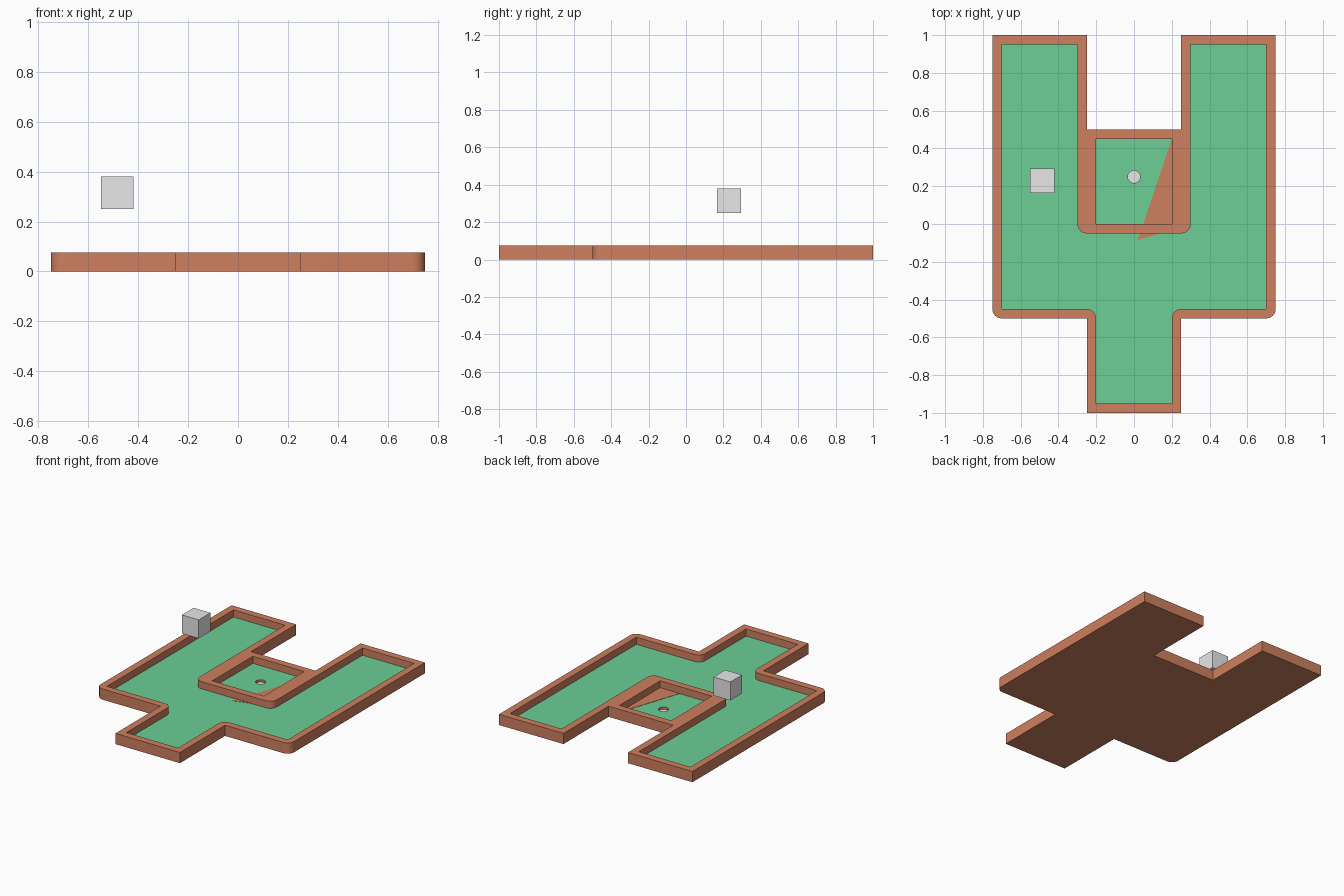
import bpy, bmesh, math
from mathutils import Vector

old = bpy.data.objects.get("Cube")
if old:
    bpy.data.objects.remove(old, do_unlink=True)


def material(name, rgb):
    m = bpy.data.materials.new(name)
    m.use_nodes = True
    m.diffuse_color = (*rgb, 1)
    m.node_tree.nodes["Principled BSDF"].inputs["Base Color"].default_value = (*rgb, 1)
    return m


WOOD = material("wood brown", (0.62, 0.214, 0.115))
GREEN = material("carpet green", (0.15, 0.62, 0.305))
GREY = material("light grey", (0.8, 0.8, 0.8))

WALL_TOP, FLOOR, CUP = 0.075, 0.025, 0.008
ROUND = 0.05


def outline(corners, steps=6):
    """Corner list to points; a third value of 1 rounds that corner."""
    pts = []
    for i, c in enumerate(corners):
        p = Vector(c[:2])
        if len(c) < 3:
            pts.append(p)
            continue
        a = (Vector(corners[i - 1][:2]) - p).normalized() * ROUND
        b = (Vector(corners[(i + 1) % len(corners)][:2]) - p).normalized() * ROUND
        centre = p + a + b
        for k in range(steps + 1):
            t = k / steps * math.pi / 2
            pts.append(centre - b * math.cos(t) - a * math.sin(t))
    return pts


def mirrored(half):
    """Close a right-hand half outline with its mirror image."""
    return half + [(-c[0], *c[1:]) for c in reversed(half)]


def prism(name, pts, z0, z1, mat):
    bm = bmesh.new()
    face = bm.faces.new([bm.verts.new((p[0], p[1], z0)) for p in pts])
    top = bmesh.ops.extrude_face_region(bm, geom=[face])["geom"]
    verts = [v for v in top if isinstance(v, bmesh.types.BMVert)]
    bmesh.ops.translate(bm, verts=verts, vec=(0, 0, z1 - z0))
    bmesh.ops.recalc_face_normals(bm, faces=bm.faces)
    mesh = bpy.data.meshes.new(name)
    bm.to_mesh(mesh)
    bm.free()
    mesh.materials.append(mat)
    ob = bpy.data.objects.new(name, mesh)
    bpy.context.collection.objects.link(ob)
    return ob


def cut(ob, cutter):
    mod = ob.modifiers.new("cut", "BOOLEAN")
    mod.operation, mod.solver, mod.object = "DIFFERENCE", "EXACT", cutter
    bpy.context.view_layer.update()
    graph = bpy.context.evaluated_depsgraph_get()
    mesh = bpy.data.meshes.new_from_object(ob.evaluated_get(graph))
    ob.modifiers.clear()
    ob.data = mesh
    bpy.data.objects.remove(cutter, do_unlink=True)


# Solid wooden block with the outer footprint
course = prism("course_frame", outline(mirrored(
    [(0.25, 0.5), (0.25, 1), (0.75, 1), (0.75, -0.5, 1), (0.25, -0.5), (0.25, -1)])),
    0, WALL_TOP, WOOD)

# Forked lane, inner pen and hole are carved out of it
lane = outline(mirrored(
    [(0.3, -0.05, 1), (0.3, 0.95), (0.7, 0.95), (0.7, -0.45), (0.2, -0.45, 1), (0.2, -0.95)]))
pen = [(-0.2, 0), (0.2, 0), (0.2, 0.45), (-0.2, 0.45)]
hole = [(0.033 * math.cos(k * math.tau / 20), 0.25 + 0.033 * math.sin(k * math.tau / 20))
        for k in range(20)]
for pts, depth in ((lane, FLOOR), (pen, FLOOR), (hole, CUP)):
    cut(course, prism("cutter", pts, depth, 0.2, WOOD))

# Colour the sunken floors by height
course.data.materials.clear()
for m in (WOOD, GREEN, GREY):
    course.data.materials.append(m)
for f in course.data.polygons:
    f.material_index = 0
    if f.normal.z > 0.9 and f.center.z < 0.05:
        f.material_index = 2 if f.center.z < 0.015 else 1

# Wooden wedge lying on the pen floor and poking out under its front wall
prism("floor_wedge", [(0.2, 0.45), (0.02, -0.085), (0.3, 0)], FLOOR - 0.002, FLOOR + 0.002, WOOD)

# Floating block above the left-hand lane
prism("floating_block", [(-0.55, 0.165), (-0.42, 0.165), (-0.42, 0.295), (-0.55, 0.295)],
      0.25, 0.38, GREY)

# Smooth only the rounded corners
bpy.ops.object.select_all(action="DESELECT")
course.select_set(True)
bpy.context.view_layer.objects.active = course
bpy.ops.object.shade_smooth_by_angle(angle=math.radians(30))
